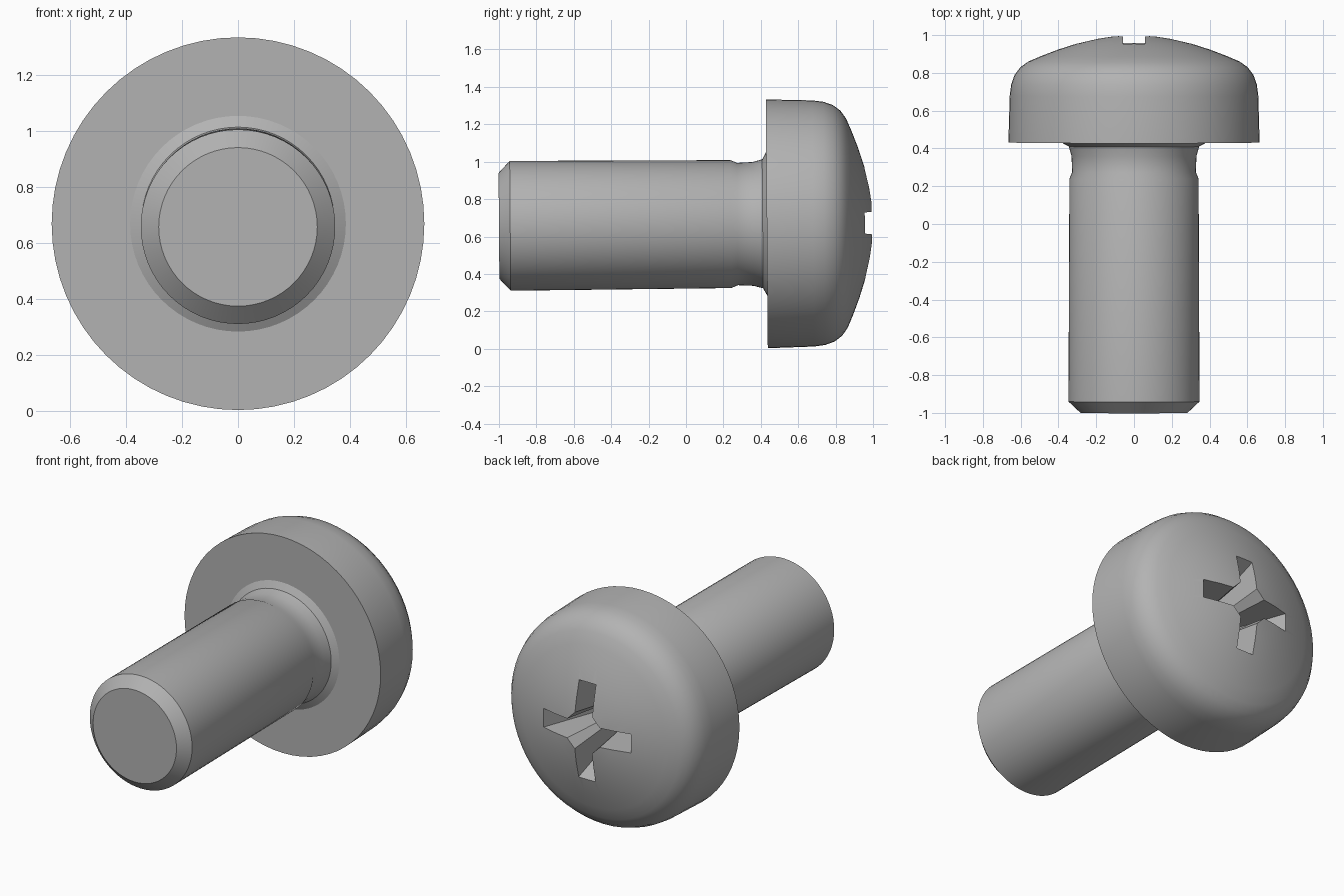
import bpy, bmesh, math
from mathutils import Matrix, Vector

if "Cube" in bpy.data.objects:
    bpy.data.objects.remove(bpy.data.objects["Cube"])

SIDES = 64
HEAD_Z = 0.668     # axis height at the underside of the head
HEAD_Y = 0.43
TILT = math.radians(0.45)

steel = bpy.data.materials.new("steel grey")
steel.diffuse_color = (0.45, 0.45, 0.45, 1)
steel.use_nodes = True
steel.node_tree.nodes["Principled BSDF"].inputs["Base Color"].default_value = steel.diffuse_color

# place local axis (along y, through origin) at its height, with a tiny droop to the tip
place = (Matrix.Translation((0, HEAD_Y, HEAD_Z)) @ Matrix.Rotation(TILT, 4, 'X')
         @ Matrix.Translation((0, -HEAD_Y, 0)))


def finish(name, bm):
    bmesh.ops.recalc_face_normals(bm, faces=bm.faces)
    mesh = bpy.data.meshes.new(name)
    bm.to_mesh(mesh)
    bm.free()
    mesh.materials.append(steel)
    obj = bpy.data.objects.new(name, mesh)
    bpy.context.collection.objects.link(obj)
    obj.matrix_world = place
    return obj


def lathe(name, profile):
    """Closed solid turned about the y axis from (radius, y) points."""
    bm = bmesh.new()
    rings = []
    for r, y in profile:
        rings.append([bm.verts.new((r * math.cos(a), y, r * math.sin(a)))
                      for a in (2 * math.pi * i / SIDES for i in range(SIDES))])
    for low, high in zip(rings, rings[1:]):
        for i in range(SIDES):
            j = (i + 1) % SIDES
            bm.faces.new((low[i], low[j], high[j], high[i]))
    bm.faces.new(rings[0])
    bm.faces.new(rings[-1])
    return finish(name, bm)


def frustum(name, low, high, y0, y1):
    """Tapered cutter between two (x, z) outlines."""
    bm = bmesh.new()
    a = [bm.verts.new((x, y0, z)) for x, z in low]
    b = [bm.verts.new((x, y1, z)) for x, z in high]
    n = len(a)
    for i in range(n):
        bm.faces.new((a[i], a[(i + 1) % n], b[(i + 1) % n], b[i]))
    bm.faces.new(a)
    bm.faces.new(b)
    return finish(name, bm)


def rect(w, h):
    return [(-w, -h), (w, -h), (w, h), (-w, h)]


def ngon(r, n=8):
    return [(r * math.cos(math.pi * (2 * i + 1) / n), r * math.sin(math.pi * (2 * i + 1) / n))
            for i in range(n)]


# chamfered shank, undercut neck, flat-bottomed head and domed top
screw = lathe("screw", [
    (0.283, -1.0), (0.347, -0.94), (0.342, 0.24), (0.327, 0.275), (0.331, 0.36),
    (0.345, 0.41), (0.385, 0.432), (0.665, 0.432), (0.658, 0.68), (0.65, 0.74),
    (0.632, 0.79), (0.602, 0.83), (0.56, 0.86), (0.49, 0.89), (0.40, 0.924),
    (0.30, 0.956), (0.20, 0.98), (0.11, 0.995), (0.04, 1.0)])

# tapered cross recess: two arms and a flared centre
cutters = [
    frustum("recess_arm_wide", rect(0.14, 0.04), rect(0.325, 0.06), 0.60, 1.02),
    frustum("recess_arm_tall", rect(0.04, 0.14), rect(0.06, 0.325), 0.60, 1.02),
    frustum("recess_centre", ngon(0.07), ngon(0.135), 0.57, 1.03)]
bpy.context.view_layer.objects.active = screw
for cutter in cutters:
    cutter.hide_render = True
    mod = screw.modifiers.new("recess", 'BOOLEAN')
    mod.operation = 'DIFFERENCE'
    mod.solver = 'EXACT'
    mod.object = cutter
    bpy.ops.object.modifier_apply(modifier=mod.name)
for cutter in cutters:
    bpy.data.objects.remove(cutter)

screw.select_set(True)
bpy.ops.object.shade_smooth_by_angle(angle=math.radians(28))
